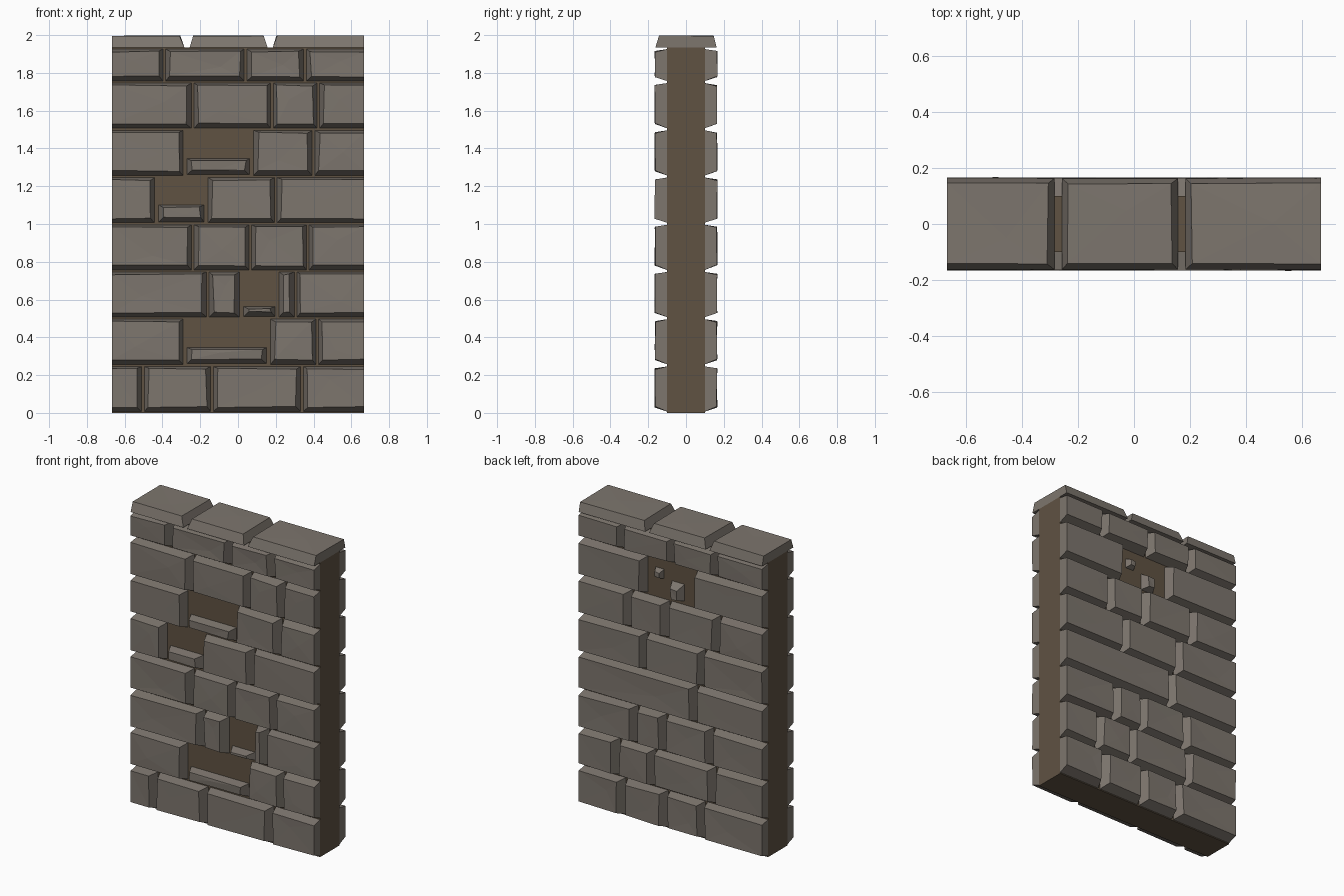
import bpy, bmesh, random
from mathutils import Vector

random.seed(4)
if "Cube" in bpy.data.objects:
    bpy.data.objects.remove(bpy.data.objects["Cube"])

HALF, CORE, DEPTH = 0.667, 0.1, 0.064


def make_material(name, rgb):
    mat = bpy.data.materials.new(name)
    mat.use_nodes = True
    mat.diffuse_color = (*rgb, 1)
    mat.node_tree.nodes["Principled BSDF"].inputs["Base Color"].default_value = (*rgb, 1)
    return mat


STONE = make_material("grey brown stone", (0.205, 0.18, 0.155))
MORTAR = make_material("dark mortar", (0.115, 0.085, 0.055))


def wobble(amount):
    return random.uniform(-amount, amount)


def finish(name, bm, mat):
    bmesh.ops.recalc_face_normals(bm, faces=bm.faces)
    mesh = bpy.data.meshes.new(name)
    bm.to_mesh(mesh)
    bm.free()
    mesh.materials.append(mat)
    obj = bpy.data.objects.new(name, mesh)
    bpy.context.collection.objects.link(obj)
    return obj


def chiselled(name, low, high, insets, depth, place, rough=0.006):
    """Block tapering from a rectangle (low to high) by insets (left, right, bottom, top)."""
    bm = bmesh.new()
    (a, b), (c, d) = low, high
    il, ir, ib, it = insets
    base = [(a, b), (c, b), (c, d), (a, d)]
    face = [(a + il, b + ib), (c - ir, b + ib), (c - ir, d - it), (a + il, d - it)]
    back = [bm.verts.new(place(u, v, 0)) for u, v in base]
    front = []
    for i, (u, v) in enumerate(face):
        flush = (il, ir, ir, il)[i] == 0
        du = 0 if flush else wobble(rough)
        front.append(bm.verts.new(place(u + du, v + wobble(rough * 0.6), depth + wobble(0.002))))
    # slightly uneven worked face
    mid = bm.verts.new(place((a + c) / 2 + wobble((c - a) * 0.2),
                             (b + d) / 2 + wobble((d - b) * 0.2), depth + wobble(0.003)))
    bm.faces.new(back)
    for i in range(4):
        j = (i + 1) % 4
        bm.faces.new((back[i], back[j], front[j], front[i]))
        bm.faces.new((front[i], front[j], mid))
    return finish(name, bm, STONE)


def front_place(u, v, w):
    return Vector((u, -CORE - w, v))


def back_place(u, v, w):
    return Vector((u, CORE + w, v))


def cap_place(u, v, w):
    return Vector((u, v, 1.935 + w))


def brick(name, x0, x1, z0, z1, place, depth=DEPTH):
    left, right = x0 <= -HALF, x1 >= HALF
    gap = 0.007
    chiselled(name, (x0 if left else x0 + gap, z0 + 0.007),
              (x1 if right else x1 - gap, z1 - 0.004),
              (0 if left else 0.023, 0 if right else 0.023, 0.024, 0.013), depth, place)


def row_heights(row):
    return row * 0.25, min(row * 0.25 + 0.25, 1.93)


def lay_rows(side, rows, holes, place):
    for row, joints in enumerate(rows):
        edges = [-HALF, *joints, HALF]
        z0, z1 = row_heights(row)
        for col, (x0, x1) in enumerate(zip(edges, edges[1:])):
            if (row, col) not in holes:
                brick(f"{side}_brick_{row + 1}_{col + 1}", x0, x1, z0, z1, place)
            elif holes[row, col]:
                # broken stump left at the bottom of the hole
                brick(f"{side}_broken_brick_{row + 1}", x0 + 0.008, x1 - 0.008,
                      z0 + 0.004, z0 + holes[row, col], place, 0.058)


# Mortar core
core = bmesh.new()
bmesh.ops.create_cube(core, size=1)
for v in core.verts:
    v.co = Vector((v.co.x * 2 * HALF, v.co.y * 2 * CORE, (v.co.z + 0.5) * 1.935))
finish("mortar_core", core, MORTAR)

# Brick joints per row from the bottom, holes as (row, column): stump height
front_rows = [(-0.503, -0.138, 0.339), (-0.285, 0.165, 0.42), (-0.16, 0.015, 0.21, 0.305),
              (-0.24, 0.065, 0.37), (-0.435, -0.165, 0.2), (-0.285, 0.075, 0.4),
              (-0.24, 0.18, 0.425), (-0.39, 0.04, 0.355)]
lay_rows("front", front_rows, {(1, 1): 0.1, (2, 2): 0.067, (4, 1): 0.105, (5, 1): 0.1}, front_place)

back_rows = [(-0.22, 0.05, 0.36), (-0.3, 0.14, 0.4), (-0.28, 0.06, 0.27), (-0.165,),
             (-0.22, 0.2), (-0.33, 0.04, 0.31), (-0.15, 0.2), (-0.32, 0.0, 0.36)]
lay_rows("back", back_rows, {(6, 1): 0}, back_place)

# Shards left in the hole at the back
chiselled("small_shard", (0.09, 1.63), (0.15, 1.69), (0.012, 0.012, 0.012, 0.015), 0.035, back_place)
chiselled("large_shard", (-0.06, 1.52), (0.03, 1.63), (0.02, 0.02, 0.015, 0.03), 0.05, back_place)

# Capping stones
cap_edges = [-HALF, -0.27, 0.17, HALF]
for i, (x0, x1) in enumerate(zip(cap_edges, cap_edges[1:])):
    first, last = i == 0, i == 2
    chiselled(f"cap_stone_{i + 1}", (x0 if first else x0 + 0.014, -0.162),
              (x1 if last else x1 - 0.014, 0.162),
              (0 if first else 0.022, 0 if last else 0.022, 0.02, 0.017), 0.062, cap_place, 0.004)
